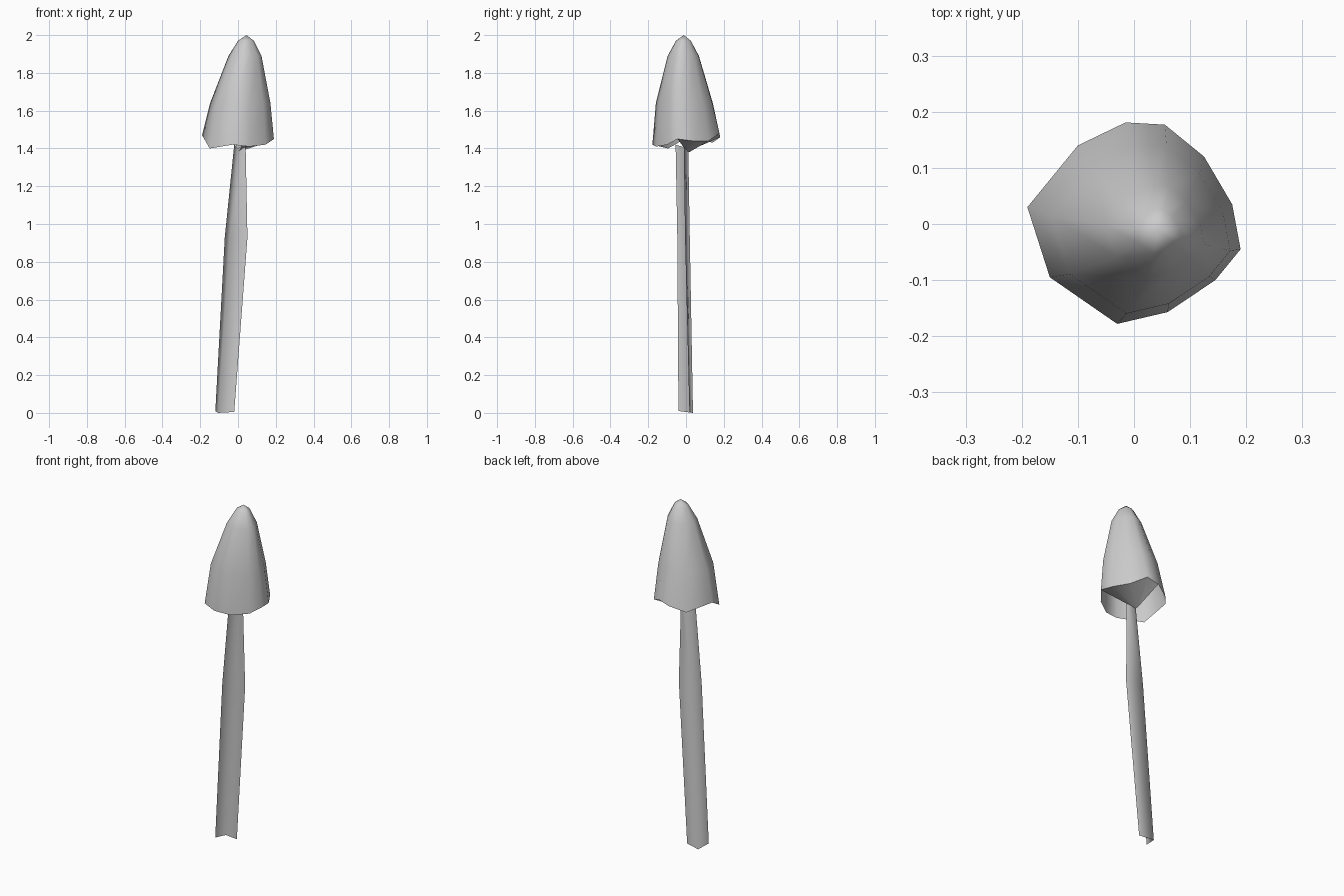
import bpy
import bmesh
from mathutils import Vector

cube = bpy.data.objects.get("Cube")
if cube:
    bpy.data.objects.remove(cube)

grey = bpy.data.materials.new("plain grey")
grey.use_nodes = True
COLOUR = (0.6, 0.6, 0.6, 1)
grey.diffuse_color = COLOUR
grey.node_tree.nodes["Principled BSDF"].inputs["Base Color"].default_value = COLOUR


def loft(name, rows, closed=False, tip=None):
    """Skin rows of points; optionally wrap around and end in a tip."""
    bm = bmesh.new()
    grid = [[bm.verts.new(p) for p in row] for row in rows]
    count = len(rows[0])
    steps = range(count if closed else count - 1)
    for low, high in zip(grid, grid[1:]):
        for i in steps:
            j = (i + 1) % count
            bm.faces.new((low[i], low[j], high[j], high[i]))
    if tip:
        end = bm.verts.new(tip)
        for i in steps:
            bm.faces.new((grid[-1][i], grid[-1][(i + 1) % count], end))
    mesh = bpy.data.meshes.new(name)
    bm.to_mesh(mesh)
    bm.free()
    mesh.materials.append(grey)
    mesh.shade_smooth()
    obj = bpy.data.objects.new(name, mesh)
    bpy.context.collection.objects.link(obj)
    return obj


# Cap: ragged rim, counter-clockwise from the front, tapering to a leaning tip
rim = [Vector(p) for p in (
    (-.03, -.178, 1.42), (.06, -.157, 1.41), (.145, -.1, 1.42),
    (.19, -.045, 1.45), (.175, .035, 1.44), (.125, .12, 1.44),
    (.055, .177, 1.48), (-.015, .181, 1.46), (-.1, .14, 1.43),
    (-.19, .03, 1.47), (-.15, -.095, 1.4))]


def cap_ring(x, y, z, scale):
    return [Vector((x + p.x * scale, y + p.y * scale, z)) for p in rim]


loft("cap", [rim,
             cap_ring(.012, -.01, 1.64, .84),
             cap_ring(.037, -.015, 1.89, .46),
             cap_ring(.042, -.014, 1.97, .22)],
     closed=True, tip=(.045, -.012, 2))

# Gills: a sheet from the back part of the rim down to the stem top
gill_rim = rim[3:8]
gill_inner = [Vector(p) for p in (
    (.03, -.03, 1.43), (.015, -.008, 1.4), (0, .015, 1.38),
    (-.003, .025, 1.385), (-.01, .045, 1.4))]
loft("gills", [gill_rim, gill_inner])

# Stem: an open V-shaped channel with its ridge towards the back right
stem = [
    [(-.12, -.04, .01), (-.105, .037, 0), (-.02, .018, .005)],
    [(-.07, -.046, .93), (-.045, .02, .93), (.05, -.005, .93)],
    [(-.02, -.055, 1.42), (0, .012, 1.4), (.04, -.012, 1.43)],
]
loft("stem", stem)
